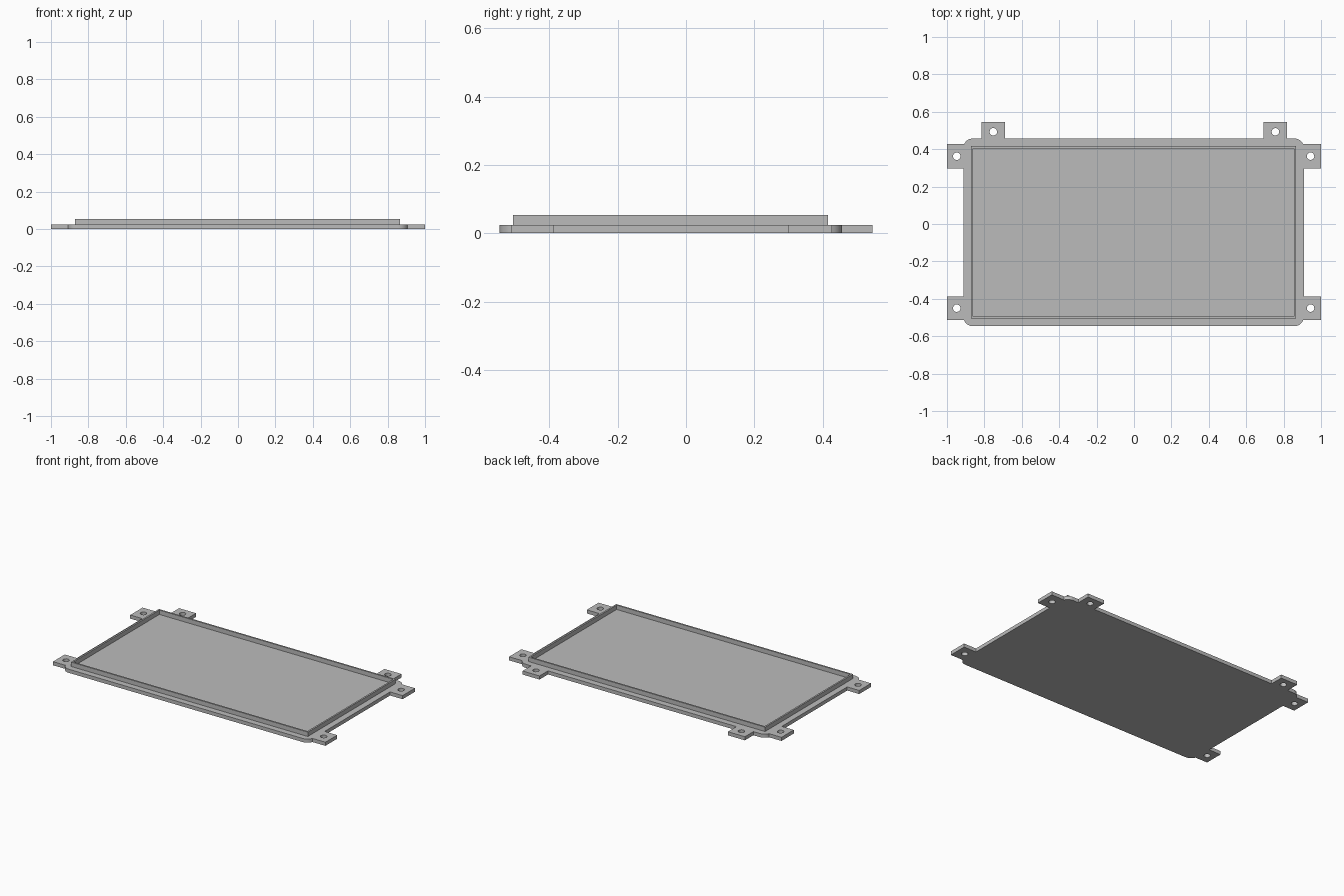
import bpy, bmesh, math

if "Cube" in bpy.data.objects:
    bpy.data.objects.remove(bpy.data.objects["Cube"])

L, R, F, B = -0.912, 0.908, -0.546, 0.457   # plate edges
T, TOP = 0.024, 0.053                       # plate and rim heights
RAD, HOLE = 0.05, 0.02

grey = bpy.data.materials.new("light grey")
grey.diffuse_color = (0.5, 0.5, 0.5, 1)
grey.use_nodes = True
grey.node_tree.nodes["Principled BSDF"].inputs["Base Color"].default_value = grey.diffuse_color


def arc(cx, cy, r, a0, a1, n):
    return [(cx + r * math.cos(math.radians(a0 + (a1 - a0) * i / n)),
             cy + r * math.sin(math.radians(a0 + (a1 - a0) * i / n))) for i in range(n + 1)]


def box(x0, x1, y0, y1):
    return [(x0, y0), (x1, y0), (x1, y1), (x0, y1)]


def slab(name, loops, z0, z1):
    """Extrude a flat outline (with inner loops as holes) from z0 to z1."""
    cu = bpy.data.curves.new(name, 'CURVE')
    cu.dimensions, cu.fill_mode, cu.extrude = '2D', 'BOTH', (z1 - z0) / 2
    for pts in loops:
        sp = cu.splines.new('POLY')
        sp.points.add(len(pts) - 1)
        for p, (x, y) in zip(sp.points, pts):
            p.co = (x, y, 0, 1)
        sp.use_cyclic_u = True
    tmp = bpy.data.objects.new(name + "_outline", cu)
    bpy.context.collection.objects.link(tmp)
    bpy.context.view_layer.update()
    deps = bpy.context.evaluated_depsgraph_get()
    me = bpy.data.meshes.new_from_object(tmp.evaluated_get(deps))
    bpy.data.objects.remove(tmp)
    bm = bmesh.new()
    bm.from_mesh(me)
    bmesh.ops.remove_doubles(bm, verts=bm.verts, dist=1e-5)
    bmesh.ops.translate(bm, verts=bm.verts, vec=(0, 0, (z0 + z1) / 2))
    bmesh.ops.recalc_face_normals(bm, faces=bm.faces)
    bm.to_mesh(me)
    bm.free()
    me.materials.clear()
    me.materials.append(grey)
    ob = bpy.data.objects.new(name, me)
    bpy.context.collection.objects.link(ob)
    bpy.ops.object.select_all(action='DESELECT')
    ob.select_set(True)
    bpy.context.view_layer.objects.active = ob
    bpy.ops.object.shade_smooth_by_angle(angle=math.radians(30))
    return ob


# Plate outline, anticlockwise from the front left; side tabs cut into the corner arcs
front_tab, rear_tab = (-0.512, -0.388), (0.298, 0.427)
af = math.degrees(math.asin((F + RAD - front_tab[0]) / RAD))
ar = math.degrees(math.asin((rear_tab[1] - B + RAD) / RAD))
outline = arc(L + RAD, F + RAD, RAD, 180 + af, 270, 8)
outline += arc(R - RAD, F + RAD, RAD, 270, 360 - af, 8)
outline += [(1, front_tab[0]), (1, front_tab[1]), (R, front_tab[1]),
            (R, rear_tab[0]), (1, rear_tab[0]), (1, rear_tab[1])]
outline += arc(R - RAD, B - RAD, RAD, ar, 90, 8)
for x0, x1 in ((0.693, 0.818), (-0.815, -0.69)):      # rear tabs
    outline += [(x1, B), (x1, 0.546), (x0, 0.546), (x0, B)]
outline += arc(L + RAD, B - RAD, RAD, 90, 180 - ar, 8)
outline += [(-1, rear_tab[1]), (-1, rear_tab[0]), (L, rear_tab[0]),
            (L, front_tab[1]), (-1, front_tab[1]), (-1, front_tab[0])]

# Screw holes
holes = [(-0.948, -0.45), (0.944, -0.45), (-0.948, 0.3625), (0.944, 0.3625),
         (-0.752, 0.493), (0.756, 0.493)]
rings = [arc(x, y, HOLE, 0, 345, 23) for x, y in holes]
slab("base_plate", [outline] + rings, 0, T)

# Thin raised rim
w = 0.011
x0, x1, y0, y1 = -0.872, 0.867, -0.506, 0.416
slab("raised_rim", [box(x0, x1, y0, y1), box(x0 + w, x1 - w, y0 + w, y1 - w)], T, TOP)
